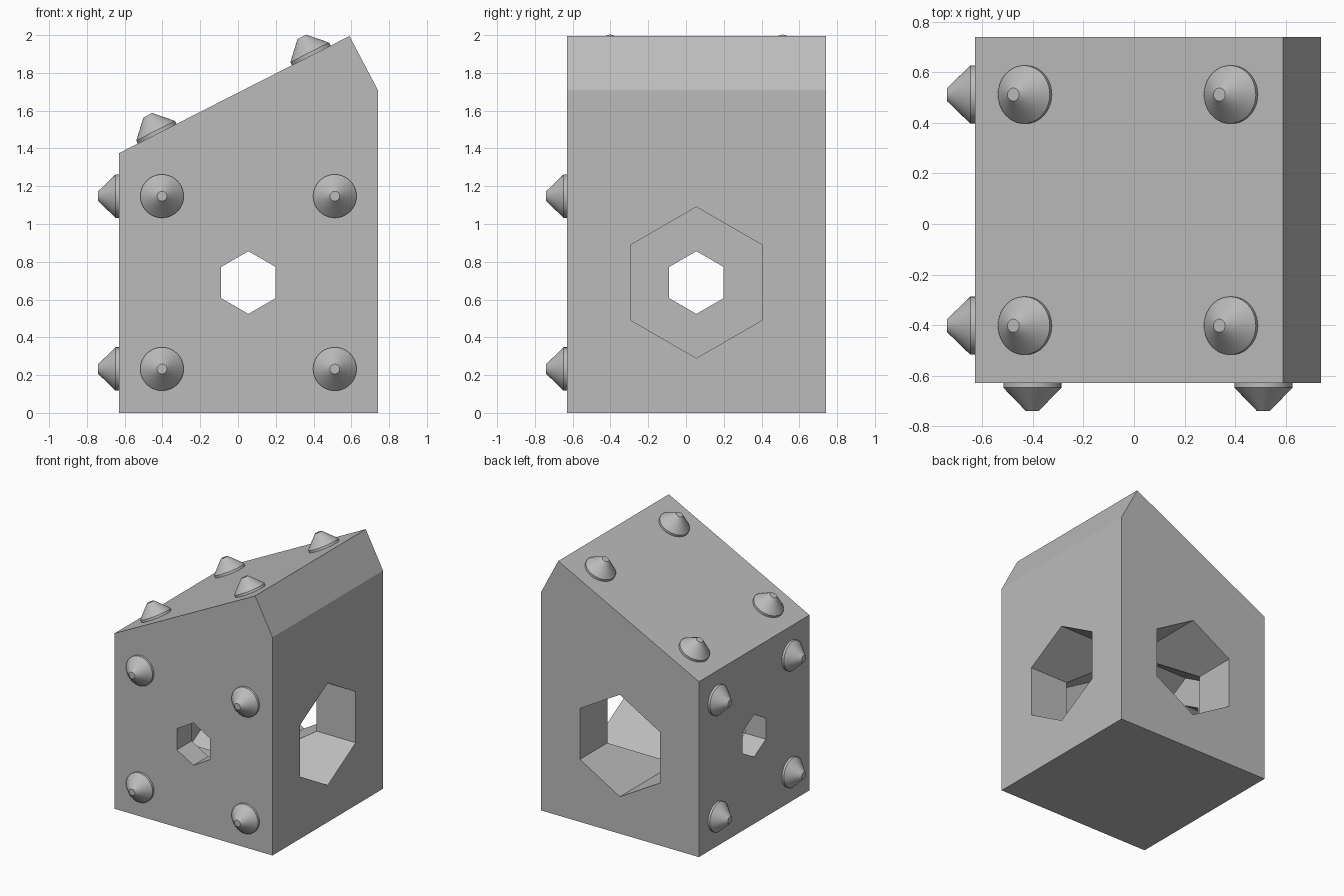
import bpy, bmesh
from math import radians
from mathutils import Vector, Matrix

old = bpy.data.objects.get("Cube")
if old:
    bpy.data.objects.remove(old, do_unlink=True)

grey = bpy.data.materials.new("plain_grey")
grey.use_nodes = True
grey.diffuse_color = (0.5, 0.5, 0.5, 1)
grey.node_tree.nodes["Principled BSDF"].inputs["Base Color"].default_value = (0.5, 0.5, 0.5, 1)

LOW, HIGH = -0.63, 0.74          # body limits in x and y
MID = (LOW + HIGH) / 2
CENTRE = Vector((MID, MID, 0.69))
WALL, SPACING = 0.182, 0.4575    # wall thickness, stud offset from face centre
X, Y, Z = Vector((1, 0, 0)), Vector((0, 1, 0)), Vector((0, 0, 1))


def finish(name, bm):
    bmesh.ops.recalc_face_normals(bm, faces=bm.faces)
    mesh = bpy.data.meshes.new(name)
    bm.to_mesh(mesh)
    bm.free()
    mesh.materials.append(grey)
    obj = bpy.data.objects.new(name, mesh)
    bpy.context.collection.objects.link(obj)
    return obj


def frame(origin, up, axis):
    """Matrix whose local x is up and local z is axis."""
    m = Matrix((up, axis.cross(up), axis)).transposed().to_4x4()
    m.translation = origin
    return m


def select(obj):
    bpy.ops.object.select_all(action='DESELECT')
    obj.select_set(True)
    bpy.context.view_layer.objects.active = obj


# Body: side profile extruded from front to back
bm = bmesh.new()
outline = [(LOW, 0), (HIGH, 0), (HIGH, 1.71), (0.59, 1.995), (LOW, 1.375)]
face = bm.faces.new([bm.verts.new((x, LOW, z)) for x, z in outline])
grown = bmesh.ops.extrude_face_region(bm, geom=[face])["geom"]
bmesh.ops.translate(bm, vec=Y * (HIGH - LOW),
                    verts=[v for v in grown if isinstance(v, bmesh.types.BMVert)])
body = finish("body", bm)

# Studded faces: face centre, inward axis, in-plane direction
slope = Vector((1.22, 0, 0.62)).normalized()
down = slope.cross(Y) * -1
if down.z > 0:
    down = -down
faces = {
    "front": (Vector((MID, LOW, CENTRE.z)), Y, Z),
    "side": (Vector((LOW, MID, CENTRE.z)), X, Z),
    "roof": (Vector((-0.02, MID, 1.685)), down, slope),
}


def cut_hexagon(origin, axis, up, radius, start, end):
    """Cut a hexagonal channel through the body along the axis."""
    bm = bmesh.new()
    bmesh.ops.create_cone(bm, cap_ends=True, segments=6, radius1=radius, radius2=radius,
                          depth=end - start)
    ring = frame(origin + axis * (start + end) / 2, up, axis)
    # put a corner of the hexagon on the up direction
    corner = max(bm.verts, key=lambda v: v.co.x)
    turn = Matrix.Rotation(-Vector((corner.co.x, corner.co.y)).angle_signed(Vector((1, 0))), 4, 'Z')
    if abs((turn @ corner.co).y) > 0.001:
        turn.invert()
    bm.transform(ring @ turn)
    cutter = finish("channel_cutter", bm)
    cutter.hide_render = True
    mod = body.modifiers.new("channel", 'BOOLEAN')
    mod.operation, mod.solver, mod.object = 'DIFFERENCE', 'EXACT', cutter
    select(body)
    bpy.ops.object.modifier_apply(modifier=mod.name)
    bpy.data.objects.remove(cutter, do_unlink=True)


# Wide channels, then the narrow holes leading into them
for origin, axis, up in faces.values():
    cut_hexagon(origin, axis, up, 0.4, WALL, 2.6)
for origin, axis, up in faces.values():
    cut_hexagon(origin, axis, up, 0.166, -0.1, WALL + 0.1)


def stud(name, origin, axis, up):
    """Flanged cone with a small flat tip, pointing outward."""
    bm = bmesh.new()
    steps = [(0.115, -0.01), (0.115, 0.018), (0.026, 0.11)]
    for (r1, z1), (r2, z2) in zip(steps, steps[1:]):
        bmesh.ops.create_cone(bm, segments=40, radius1=r1, radius2=r2, depth=z2 - z1,
                              matrix=Matrix.Translation((0, 0, (z1 + z2) / 2)))
    bmesh.ops.remove_doubles(bm, verts=bm.verts, dist=0.0005)
    bmesh.ops.holes_fill(bm, edges=[e for e in bm.edges if e.is_boundary], sides=0)
    bm.transform(frame(origin, up, -axis))
    obj = finish(name, bm)
    select(obj)
    bpy.ops.object.shade_smooth_by_angle(angle=radians(30))


# Four studs on each studded face
for name, (origin, axis, up) in faces.items():
    across = axis.cross(up)
    for i in (-1, 1):
        for j in (-1, 1):
            stud(name + "_stud", origin + (across * i + up * j) * SPACING, axis, up)
